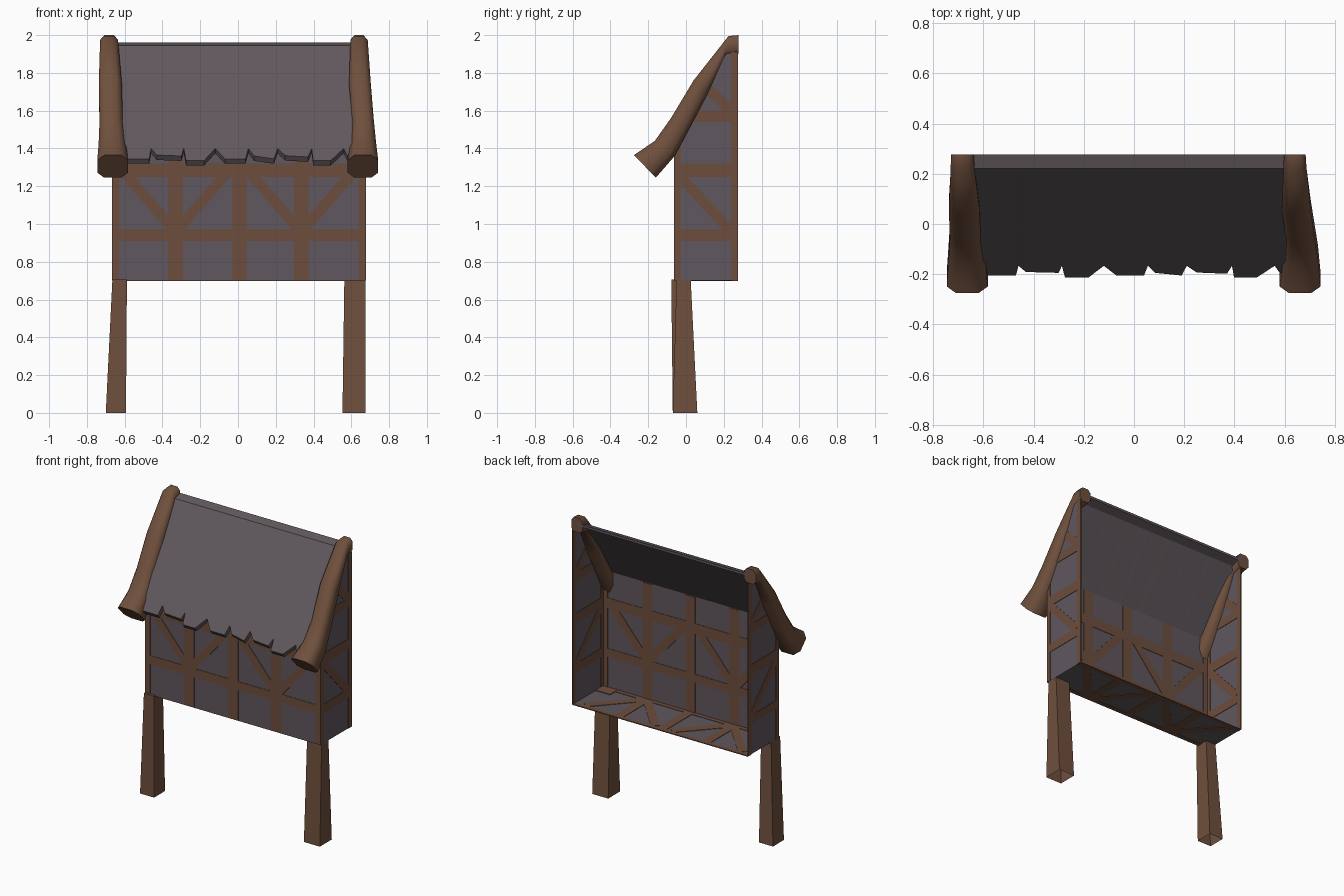
import bpy, bmesh, math
from mathutils import Vector

if "Cube" in bpy.data.objects:
    bpy.data.objects.remove(bpy.data.objects["Cube"])


def material(name, rgb):
    m = bpy.data.materials.new(name)
    m.diffuse_color = (*rgb, 1)
    m.use_nodes = True
    m.node_tree.nodes["Principled BSDF"].inputs["Base Color"].default_value = m.diffuse_color
    return m


PLASTER = material("grey_plaster", (0.115, 0.095, 0.112))
SLATE = material("grey_roof", (0.118, 0.098, 0.108))
TIMBER = material("painted_timber", (0.15, 0.075, 0.045))
WOOD = material("brown_wood", (0.16, 0.08, 0.047))


def make(name, verts, faces, mat, fix=True, smooth=None):
    me = bpy.data.meshes.new(name)
    me.from_pydata([tuple(v) for v in verts], [], faces)
    if fix:
        bm = bmesh.new()
        bm.from_mesh(me)
        bmesh.ops.recalc_face_normals(bm, faces=bm.faces)
        bm.to_mesh(me)
        bm.free()
    me.materials.append(mat)
    ob = bpy.data.objects.new(name, me)
    bpy.context.collection.objects.link(ob)
    if smooth:
        me.polygons.foreach_set("use_smooth", [True] * len(me.polygons))
        me.set_sharp_from_angle(angle=math.radians(smooth))
    return ob


def loft(rings, caps=(True, True)):
    """Join equal rings of points into a tube."""
    n = len(rings[0])
    verts = [p for r in rings for p in r]
    faces = [(k * n + i, k * n + (i + 1) % n, (k + 1) * n + (i + 1) % n, (k + 1) * n + i)
             for k in range(len(rings) - 1) for i in range(n)]
    if caps[0]:
        faces.append(tuple(range(n)))
    if caps[1]:
        faces.append(tuple(range(len(verts) - n, len(verts))))
    return verts, faces


L, R, F, B, Z0 = -0.665, 0.675, -0.06, 0.275, 0.70

# Open-backed house shell: front, two gabled sides and floor
side = [(F, Z0), (B, Z0), (B, 1.92), (0.22, 1.91), (F, 1.52)]
verts = [(x, y, z) for x in (L, R) for y, z in side]
make("house_walls", verts,
     [(0, 5, 9, 4), (5, 6, 7, 8, 9), (4, 3, 2, 1, 0), (0, 1, 6, 5)], PLASTER, fix=False)


# Painted timbers: thin plates straddling each wall sheet
def timbers(name, place, normal, strips):
    verts, faces = [], []
    n = Vector(normal) * 0.003
    for (a, b, c, d, w) in strips:
        p, q = Vector(place(a, b)), Vector(place(c, d))
        s = (q - p).normalized().cross(Vector(normal)) * (w / 2)
        v, f = loft([[e + s + n, e - s + n, e - s - n, e + s - n] for e in (p, q)])
        faces += [tuple(i + len(verts) for i in g) for g in f]
        verts += v
    make(name, verts, faces, TIMBER)


front = [(L, 0.94, R, 0.94, 0.06), (L, 1.285, R, 1.285, 0.07),
         (L + 0.018, Z0, L + 0.018, 1.5, 0.036), (R - 0.018, Z0, R - 0.018, 1.5, 0.036)]
front += [(x, Z0, x, 1.5, 0.075) for x in (-0.33, 0.007, 0.335)]
for x in (-0.33, 0.335):
    front += [(x - 0.27, 1.27, x - 0.02, 0.98, 0.055), (x + 0.27, 1.27, x + 0.02, 0.98, 0.055)]
timbers("front_timbers", lambda x, z: (x, F, z), (0, 1, 0), front)

gable = [(F, 0.94, B, 0.94, 0.06), (F, 1.285, B, 1.285, 0.07), (0.04, 1.57, B, 1.57, 0.06),
         (F + 0.015, Z0, F + 0.015, 1.48, 0.03), (B - 0.018, Z0, B - 0.018, 1.91, 0.036),
         (-0.03, 1.25, 0.23, 0.97, 0.055), (0.11, 1.72, 0.24, 1.6, 0.055)]
for name, x in (("left_timbers", L), ("right_timbers", R)):
    timbers(name, lambda y, z: (x, y, z), (1, 0, 0), gable)

floor = [(L, F + 0.015, R, F + 0.015, 0.03), (L, B - 0.015, R, B - 0.015, 0.03)]
floor += [(x, F, x, B, 0.06) for x in (-0.33, 0.007, 0.335)]
for x in (-0.33, 0.335):
    floor += [(x - 0.27, 0.24, x - 0.02, -0.03, 0.055), (x + 0.27, 0.24, x + 0.02, -0.03, 0.055)]
timbers("floor_timbers", lambda x, y: (x, y, Z0), (0, 0, 1), floor)

# Roof slab with a ragged eave: (x, eave height) along the lower edge
eave = [(-0.68, 1.345), (-0.47, 1.345), (-0.46, 1.40), (-0.43, 1.365), (-0.30, 1.36),
        (-0.287, 1.40), (-0.275, 1.335), (-0.18, 1.335), (-0.12, 1.40), (-0.07, 1.345),
        (0.04, 1.345), (0.055, 1.40), (0.085, 1.36), (0.19, 1.345), (0.21, 1.40),
        (0.25, 1.362), (0.37, 1.355), (0.39, 1.40), (0.398, 1.335), (0.49, 1.335),
        (0.56, 1.40), (0.58, 1.36), (0.66, 1.345)]
rings = []
for x, z in eave:
    y = -0.205 + (z - 1.345) / 1.43
    rings.append([(x, 0.277, 1.962), (x, 0.22, 1.945), (x, y, z),
                  (x, y + 0.018, z - 0.026), (x, 0.225, 1.92), (x, 0.277, 1.945)])
make("roof", *loft(rings), SLATE)

# Curved barge beams: top (y, z), bottom (y, z)
path = [((0.277, 2.0), (0.277, 1.90)), ((0.225, 1.995), (0.205, 1.89)),
        ((0.04, 1.76), (0.115, 1.69)), ((-0.08, 1.56), (0.02, 1.51)),
        ((-0.165, 1.44), (-0.06, 1.36)), ((-0.275, 1.365), (-0.16, 1.245))]
spans = {
    "left_beam": [(-0.728, -0.637), (-0.73, -0.635), (-0.737, -0.615),
                  (-0.733, -0.61), (-0.738, -0.592), (-0.745, -0.582)],
    "right_beam": [(0.597, 0.683), (0.595, 0.687), (0.588, 0.703),
                   (0.605, 0.719), (0.595, 0.732), (0.58, 0.742)]}
C = 0.55
OCT = [(-C, 1), (C, 1), (1, C), (1, -C), (C, -1), (-C, -1), (-1, -C), (-1, C)]
for name, widths in spans.items():
    rings = []
    for (t, b), (x0, x1) in zip(path, widths):
        mid, half = (Vector(t) + Vector(b)) / 2, (Vector(t) - Vector(b)) / 2
        ring = []
        for u, v in OCT:
            p = mid + half * v
            ring.append(((x0 + x1) / 2 + u * (x1 - x0) / 2, p.x, p.y))
        rings.append(ring)
    make(name, *loft(rings), WOOD, smooth=50)


# Tapered legs, open at both ends: (x0, x1, y0, y1) at bottom and top
def leg(name, bottom, top):
    rings = [[(x0, y0, z), (x1, y0, z), (x1, y1, z), (x0, y1, z)]
             for (x0, x1, y0, y1), z in ((bottom, 0.0), (top, 0.705))]
    v, f = loft(rings, (False, True))
    make(name, v, f, WOOD)


leg("left_leg", (-0.70, -0.593, -0.07, 0.05), (-0.665, -0.588, -0.078, 0.02))
leg("right_leg", (0.553, 0.675, -0.07, 0.06), (0.563, 0.674, -0.05, 0.025))
